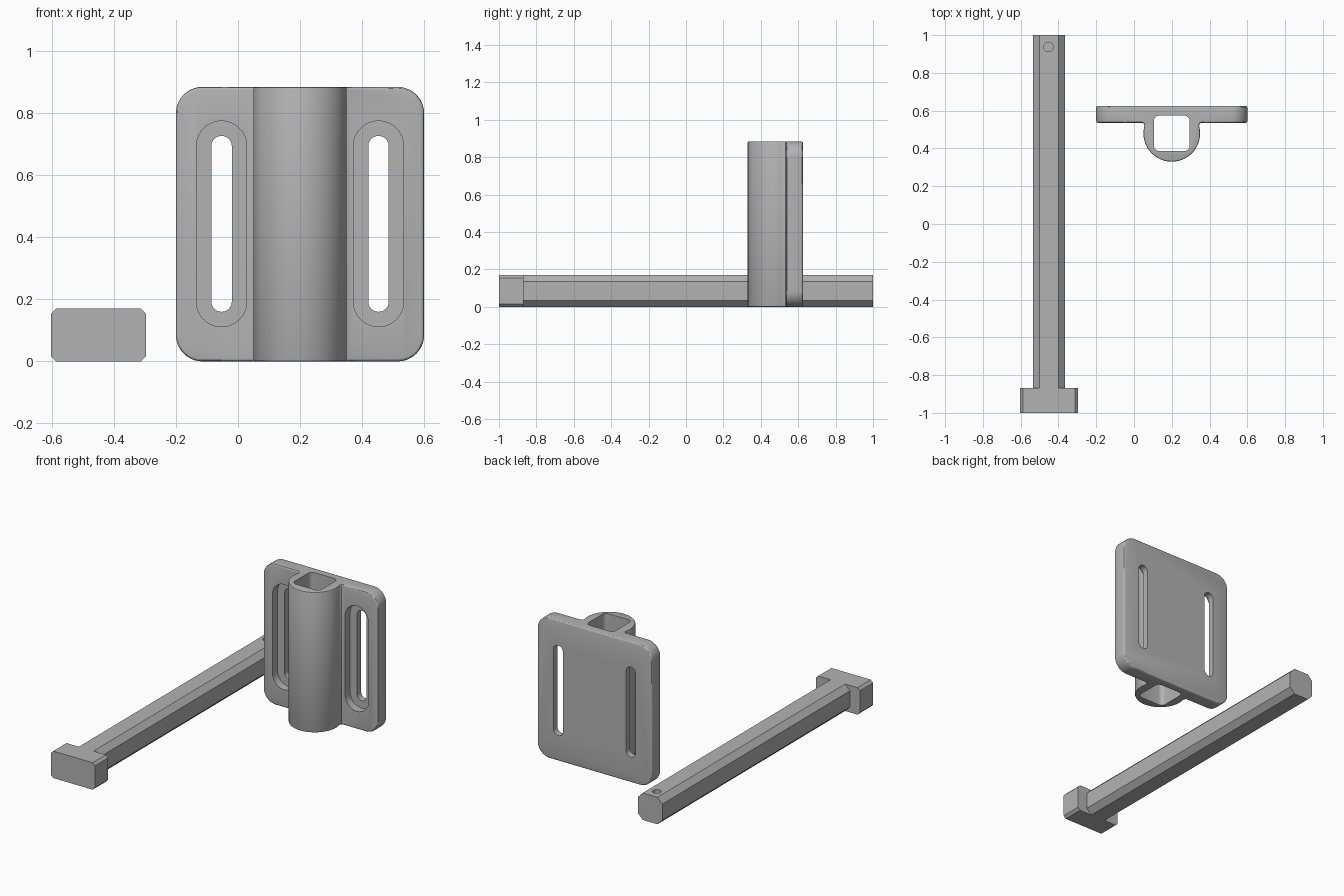
import bpy, bmesh, math

if "Cube" in bpy.data.objects:
    bpy.data.objects.remove(bpy.data.objects["Cube"])

GREY = bpy.data.materials.new("plain grey")
GREY.diffuse_color = (0.45, 0.45, 0.45, 1)
GREY.use_nodes = True
GREY.node_tree.nodes["Principled BSDF"].inputs["Base Color"].default_value = GREY.diffuse_color


def prism(name, pts, axis, lo, hi):
    """Extrude a 2D profile along an axis: Z uses (x, y), Y uses (x, z)."""
    def place(p, t):
        return (p[0], p[1], t) if axis == 'Z' else (p[0], t, p[1])
    bm = bmesh.new()
    a = [bm.verts.new(place(p, lo)) for p in pts]
    b = [bm.verts.new(place(p, hi)) for p in pts]
    bm.faces.new(a)
    bm.faces.new(b)
    for i in range(len(pts)):
        j = (i + 1) % len(pts)
        bm.faces.new((a[i], a[j], b[j], b[i]))
    bmesh.ops.recalc_face_normals(bm, faces=bm.faces)
    me = bpy.data.meshes.new(name)
    bm.to_mesh(me)
    bm.free()
    me.materials.append(GREY)
    ob = bpy.data.objects.new(name, me)
    bpy.context.collection.objects.link(ob)
    return ob


def round_rect(x0, x1, y0, y1, r, n):
    """Rectangle with round corners; n = 1 gives chamfers."""
    pts = []
    corners = ((x1 - r, y1 - r), (x0 + r, y1 - r), (x0 + r, y0 + r), (x1 - r, y0 + r))
    for k, (cx, cy) in enumerate(corners):
        for i in range(n + 1):
            t = math.pi / 2 * (k + i / n)
            pts.append((cx + r * math.cos(t), cy + r * math.sin(t)))
    return pts


def apply(ob, kind, **settings):
    m = ob.modifiers.new(kind, kind)
    for k, v in settings.items():
        setattr(m, k, v)
    bpy.ops.object.select_all(action='DESELECT')
    bpy.context.view_layer.objects.active = ob
    ob.select_set(True)
    bpy.ops.object.modifier_apply(modifier=m.name)


def combine(ob, other, operation):
    apply(ob, 'BOOLEAN', object=other, operation=operation, solver='EXACT')
    bpy.data.objects.remove(other)


def smooth(ob):
    bpy.ops.object.select_all(action='DESELECT')
    bpy.context.view_layer.objects.active = ob
    ob.select_set(True)
    bpy.ops.object.shade_smooth_by_angle(angle=math.radians(30))


H = 0.885
CX = 0.2

# Slotted mounting plate with softened edges
bracket = prism("slotted_bracket", round_rect(-0.2, 0.6, 0, H, 0.085, 10), 'Y', 0.535, 0.625)
apply(bracket, 'BEVEL', width=0.01, segments=3, limit_method='ANGLE',
      angle_limit=math.radians(50))

# Round sleeve, flaring where it meets the plate
arc = [math.radians(a) for a in range(-195, 16, 5)]
profile = [(CX + 0.15 * math.cos(t), 0.48 + 0.15 * math.sin(t)) for t in arc]
flare = [(0.146, 0.526), (0.149, 0.532), (0.156, 0.536)]
profile += [(CX + x, y) for x, y in flare] + [(CX + 0.156, 0.6), (CX - 0.156, 0.6)]
profile += [(CX - x, y) for x, y in reversed(flare)]
sleeve = prism("sleeve", profile, 'Z', 0, H)
apply(sleeve, 'BEVEL', width=0.007, segments=2, limit_method='ANGLE',
      angle_limit=math.radians(75))
combine(bracket, sleeve, 'UNION')

# Square bore through the sleeve
bore = prism("bore", round_rect(0.106, 0.294, 0.386, 0.574, 0.027, 5), 'Z', -0.1, 1)
combine(bracket, bore, 'DIFFERENCE')

# Stepped slots on both sides
for s in (-1, 1):
    x = CX + s * 0.253
    recess = prism("recess", round_rect(x - 0.081, x + 0.081, 0.112, 0.775, 0.0809, 12),
                   'Y', 0.45, 0.585)
    combine(bracket, recess, 'DIFFERENCE')
    slot = prism("slot", round_rect(x - 0.033, x + 0.033, 0.16, 0.727, 0.0329, 10),
                 'Y', 0.5, 0.7)
    combine(bracket, slot, 'DIFFERENCE')
smooth(bracket)


def chamfered(x0, x1, z0, z1, c):
    return [(x0 + c, z0), (x1 - c, z0), (x1, z0 + c), (x1, z1 - c),
            (x1 - c, z1), (x0 + c, z1), (x0, z1 - c), (x0, z0 + c)]


# Chamfered bar with a wider head
bar = prism("t_bar", chamfered(-0.535, -0.365, 0, 0.17, 0.034), 'Y', -0.9, 1)
head = prism("head", chamfered(-0.603, -0.297, 0, 0.17, 0.016), 'Y', -1, -0.868)
combine(bar, head, 'UNION')

# Small blind pin hole near the far end
hole = prism("pin_hole", [(-0.453 + 0.025 * math.cos(i * math.pi / 12),
                           0.937 + 0.025 * math.sin(i * math.pi / 12)) for i in range(24)],
             'Z', 0.09, 0.3)
combine(bar, hole, 'DIFFERENCE')
smooth(bar)
